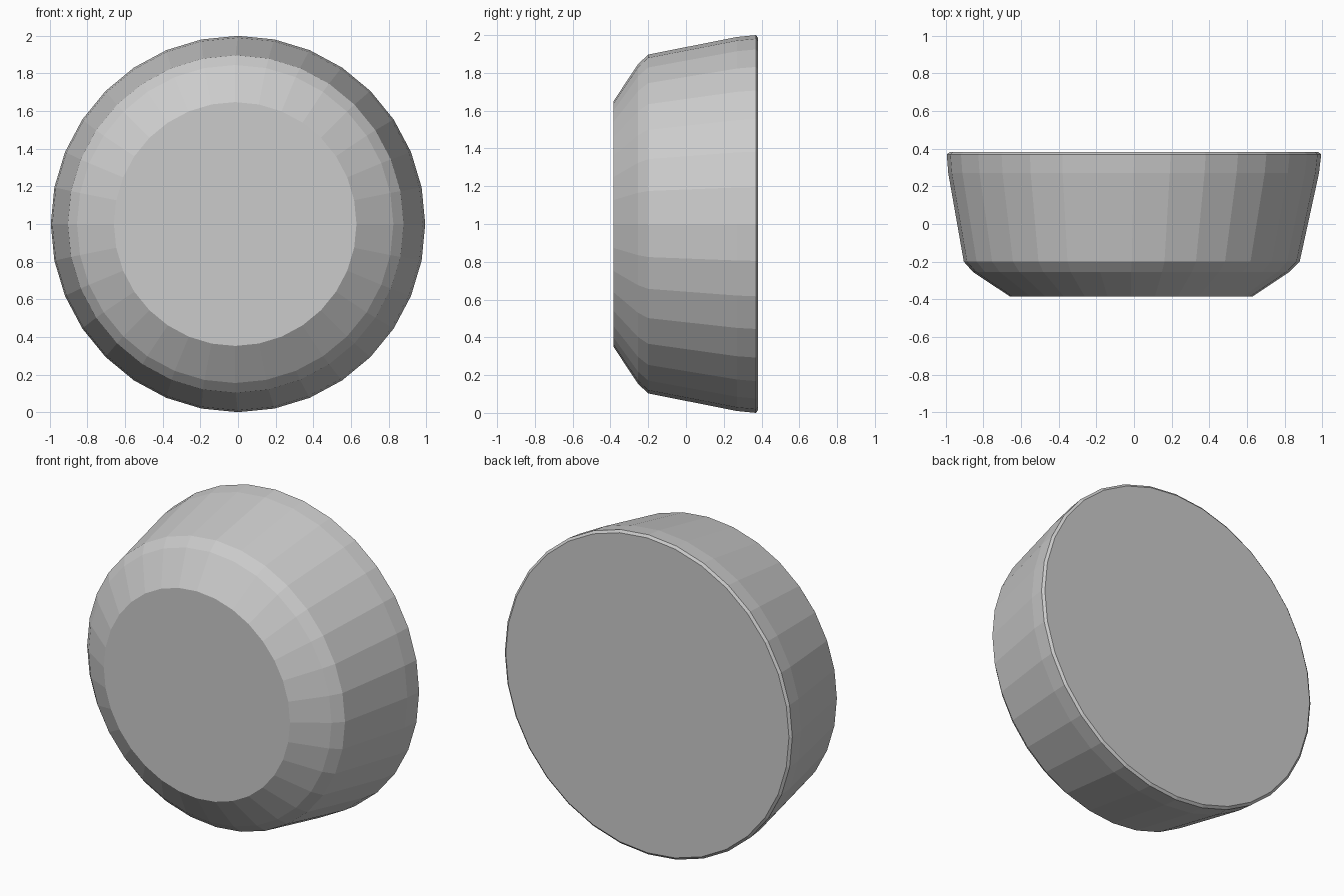
import bpy, bmesh, math

if "Cube" in bpy.data.objects:
    bpy.data.objects.remove(bpy.data.objects["Cube"])

SIDES = 32
# Profile rings from front to back: radius, y, sideways drift of the centre
PROFILE = [
    (0.648, -0.385, -0.015),   # flat front face
    (0.845, -0.255, -0.015),   # end of front bevel
    (0.897, -0.200, -0.012),   # shoulder
    (0.990,  0.270, -0.002),   # tapered side wall
    (1.000,  0.370,  0.000),   # back rim
    (0.985,  0.382,  0.000),   # flat back face
]

bm = bmesh.new()
rings = []
for r, y, dx in PROFILE:
    ring = []
    for i in range(SIDES):
        a = 2 * math.pi * i / SIDES
        ring.append(bm.verts.new((dx + 0.995 * r * math.cos(a), y, 1 + r * math.sin(a))))
    rings.append(ring)

# Side walls
for a, b in zip(rings, rings[1:]):
    for i in range(SIDES):
        j = (i + 1) % SIDES
        bm.faces.new((a[i], a[j], b[j], b[i]))

# Front and back caps
bm.faces.new(rings[0])
bm.faces.new(rings[-1])
bmesh.ops.recalc_face_normals(bm, faces=bm.faces)

mesh = bpy.data.meshes.new("round_knob")
bm.to_mesh(mesh)
bm.free()
knob = bpy.data.objects.new("round_knob", mesh)
bpy.context.collection.objects.link(knob)
